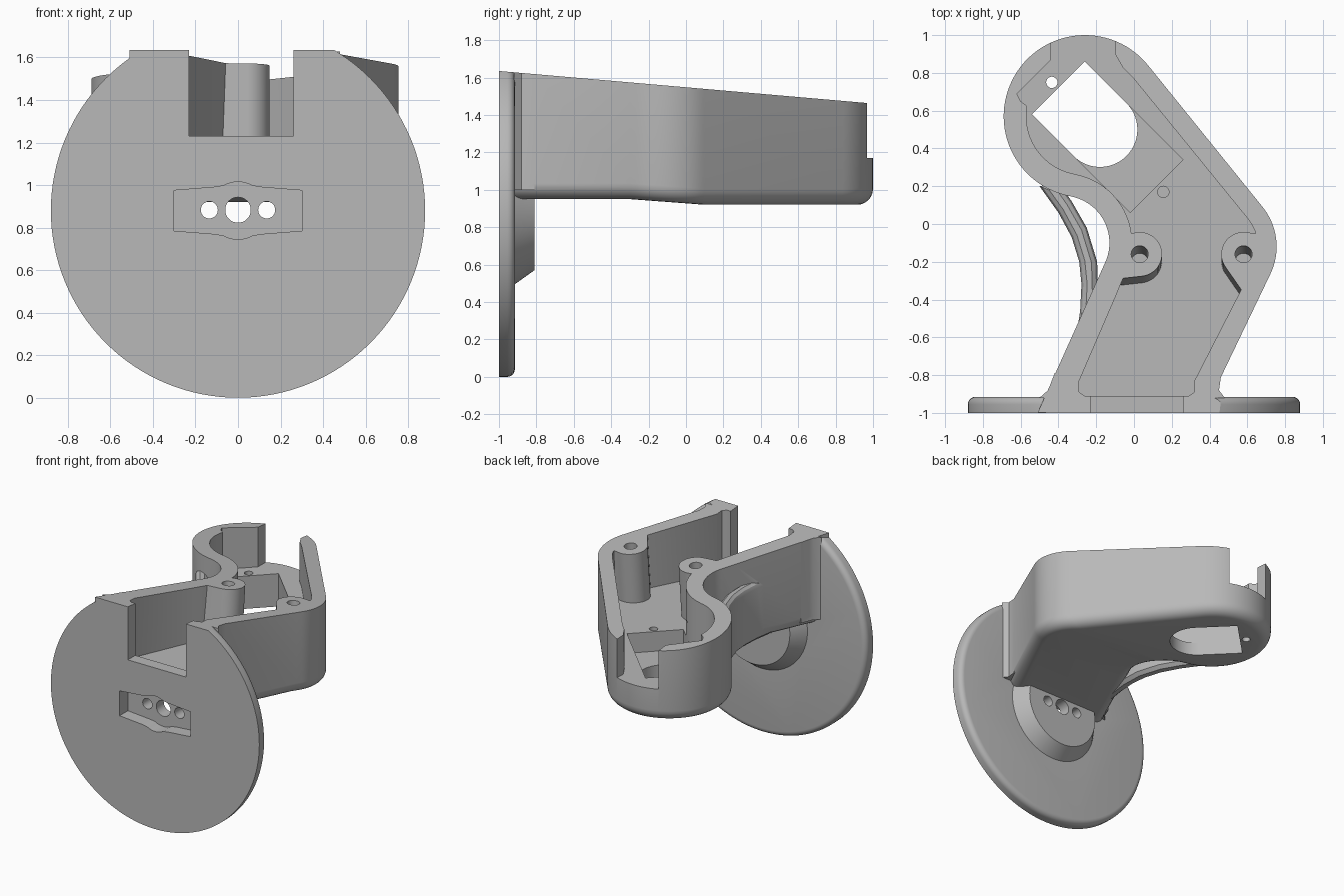
import bpy, bmesh
from math import sin, cos, radians, pi
from mathutils import Vector
from mathutils.geometry import convex_hull_2d

if "Cube" in bpy.data.objects:
    bpy.data.objects.remove(bpy.data.objects["Cube"])

grey = bpy.data.materials.new("light grey plastic")
grey.use_nodes = True
tone = (0.48, 0.48, 0.48, 1)
grey.diffuse_color = tone
grey.node_tree.nodes["Principled BSDF"].inputs["Base Color"].default_value = tone

SLOPE, TOP = 0.087, 1.635


def arc(cx, cy, r, a0, a1, n=20):
    angles = [radians(a0 + (a1 - a0) * i / n) for i in range(n + 1)]
    return [(cx + r * cos(a), cy + r * sin(a)) for a in angles]


def circle(cx, cy, r, n=48):
    return arc(cx, cy, r, 0, 360, n)[:-1]


def inset(pts, d):
    """Offset a counter-clockwise outline inwards."""
    out = []
    for i, p in enumerate(pts):
        p = Vector(p)
        a = (p - Vector(pts[i - 1])).normalized()
        b = (Vector(pts[(i + 1) % len(pts)]) - p).normalized()
        na, nb = Vector((-a.y, a.x)), Vector((-b.y, b.x))
        out.append(p + (na + nb) * d / (1 + na.dot(nb)))
    return out


def prism(name, pts, rings, along_y=False, warp=None, splits=()):
    """Stack an outline through (inset, height) rings."""
    bm = bmesh.new()
    loops = []
    for d, h in rings:
        ring = inset(pts, d) if d else pts
        loops.append([bm.verts.new((p[0], h, p[1]) if along_y else (p[0], p[1], h)) for p in ring])
    for lo, hi in zip(loops, loops[1:]):
        for i in range(len(pts)):
            bm.faces.new((lo[i - 1], lo[i], hi[i], hi[i - 1]))
    bm.faces.new(loops[0])
    bm.faces.new(loops[-1])
    for y in splits:
        bmesh.ops.bisect_plane(bm, geom=bm.verts[:] + bm.edges[:] + bm.faces[:],
                               plane_co=(0, y, 0), plane_no=(0, 1, 0))
    if warp:
        for v in bm.verts:
            v.co = warp(v.co)
    bmesh.ops.recalc_face_normals(bm, faces=bm.faces)
    mesh = bpy.data.meshes.new(name)
    bm.to_mesh(mesh)
    bm.free()
    mesh.materials.append(grey)
    obj = bpy.data.objects.new(name, mesh)
    bpy.context.collection.objects.link(obj)
    return obj


def combine(target, tool, op):
    mod = target.modifiers.new(op, "BOOLEAN")
    mod.operation, mod.solver, mod.object = op, "EXACT", tool
    bpy.context.view_layer.objects.active = target
    bpy.ops.object.modifier_apply(modifier=mod.name)
    bpy.data.objects.remove(tool)


def add(tool):
    combine(bracket, tool, "UNION")


def cut(tool):
    combine(bracket, tool, "DIFFERENCE")


# Arm shell: bent outline with a rounded lower edge and a slightly deeper head
outline = ([(-0.51, -0.999), (0.37, -0.999)]
           + arc(0.42, -0.12, 0.335, -26, 39)
           + arc(-0.26, 0.57, 0.43, 39, 260, 56)
           + arc(-0.38, -0.10, 0.25, 80, -26)[1:])
R = 0.085
rounding = [(R * (1 - sin(t)), 0.95 + R * (1 - cos(t))) for t in [pi / 2 * i / 6 for i in range(7)]]


def deepen(co):
    if co.z < 1.1:
        co.z -= 0.03 * min(1, max(0, (co.y + 0.3) / 0.4))
    return co


bracket = prism("motor_bracket", outline, rounding + [(0, 1.8)], warp=deepen, splits=(-0.3, 0.1))

# Round face disc with softened back rim, and the tapered hub behind it
C = 0.88
E = 0.04
rim = [(E * (1 - cos(t)), -0.915 - E + E * sin(t)) for t in [pi / 2 * i / 5 for i in range(6)]]
add(prism("face_disc", circle(0, C, C, 128), [(0, -1)] + rim, True))
add(prism("hub", circle(0, C, 0.385, 72), [(0, -0.93), (0, -0.915), (0.075, -0.81)], True))

# Small flares where the arm meets the disc
add(prism("left_flare", [(-0.5, -0.92), (-0.3, -0.92), (-0.38, -0.79), (-0.42, -0.79), (-0.455, -0.88)],
          [(0, 1.0), (0, 1.8)]))
add(prism("right_flare", [(0.3, -0.92), (0.48, -0.92), (0.45, -0.88), (0.46, -0.81), (0.4, -0.8)],
          [(0, 1.0), (0, 1.8)]))

# Curved brace across the inner bend
brace = [(-0.5, 0.2), (-0.40, 0.06), (-0.33, -0.07), (-0.29, -0.2), (-0.278, -0.32), (-0.285, -0.46),
         (-0.31, -0.62), (-0.22, -0.6), (-0.19, -0.38), (-0.195, -0.2), (-0.25, -0.02), (-0.33, 0.12),
         (-0.4, 0.22)]
add(prism("brace", brace, [(0.025, 0.955), (0, 0.98), (0, 1.36), (0.01, 1.385), (0.03, 1.4)]))

# Hollow interior, open at the back
cavity = ([(-0.29, -0.89), (-0.26, -0.91), (0.29, -0.91), (0.32, -0.89), (0.32, -0.83)]
          + arc(0.42, -0.12, 0.235, -26, 39)
          + [(-0.01, 0.78), (-0.06, 0.83), (-0.1, 0.9), (-0.09, 1.1), (-0.44, 1.1), (-0.44, 0.87),
             (-0.62, 0.69), (-0.6, 0.65)]
          + arc(-0.26, 0.57, 0.31, 170, 260)
          + arc(-0.38, -0.10, 0.37, 80, -26)[1:]
          + [(-0.1, -0.39), (-0.29, -0.83)])
cut(prism("cavity", cavity, [(0, 1.17), (0, 2)]))
cut(prism("front_slot", [(-0.23, -1.2), (0.26, -1.2), (0.26, -0.85), (-0.23, -0.85)], [(0, 1.23), (0, 2)]))


# Screw posts, leaning square to the sloped top
def lean(co):
    co.y += SLOPE * (co.z - 1.56)
    return co


posts = [("inner_post", 0.03, [(-0.07, -0.29), (-0.05, -0.08)]),
         ("outer_post", 0.58, [(0.575, -0.36), (0.67, -0.23), (0.68, -0.055)])]
for name, x, extra in posts:
    pts = circle(x, -0.16, 0.118) + extra
    hull = [pts[i] for i in convex_hull_2d([Vector(p) for p in pts])]
    add(prism(name, hull, [(0, 1.12), (0, 1.8)], warp=lean))
    cut(prism("post_hole", circle(x, -0.16, 0.045, 32), [(0, 1.1), (0, 2)], warp=lean))


# Sloped top
def slope(co):
    if co.z < 2:
        co.z = TOP - SLOPE * (co.y + 1)
    return co


cut(prism("top_trim", [(-2, -2), (2, -2), (2, 2), (-2, 2)], [(0, 1.5), (0, 3)], warp=slope))

# Diagonal pocket, through window and two screw holes in the head
cut(prism("pocket", [(-0.26, 0.86), (-0.54, 0.58), (-0.02, 0.06), (0.26, 0.34)], [(0, 1.02), (0, 1.3)]))
window = [(-0.26, 0.86), (-0.54, 0.58)] + arc(-0.18, 0.5, 0.198, 225, 405, 28)
cut(prism("window", window, [(0, 0.7), (0, 1.25)]))
cut(prism("rear_hole", circle(-0.435, 0.75, 0.03, 24), [(0, 0.7), (0, 1.3)]))
cut(prism("inner_hole", circle(0.155, 0.17, 0.03, 24), [(0, 1.0), (0, 1.3)]))

# Front recess for the drive horn, with three shaft holes through the hub
half = [(0.3, -0.095), (0.3, 0.095), (0.11, 0.11)] + arc(0, 0, 0.135, 60, 120, 12)
recess = half + [(-0.11, 0.11), (-0.3, 0.095), (-0.3, -0.095), (-0.11, -0.11)]
recess += arc(0, 0, 0.135, 240, 300, 12) + [(0.11, -0.11)]
cut(prism("horn_recess", [(x, z + C) for x, z in recess], [(0, -1.1), (0, -0.9)], True))
for x, r in ((-0.135, 0.04), (0, 0.06), (0.135, 0.04)):
    cut(prism("shaft_hole", circle(x, C + 0.003, r, 32), [(0, -1.1), (0, -0.6)], True))

# Smooth the curved walls, keep edges sharp
bpy.ops.object.select_all(action="DESELECT")
bracket.select_set(True)
bpy.context.view_layer.objects.active = bracket
bpy.ops.object.shade_smooth_by_angle(angle=radians(28))
